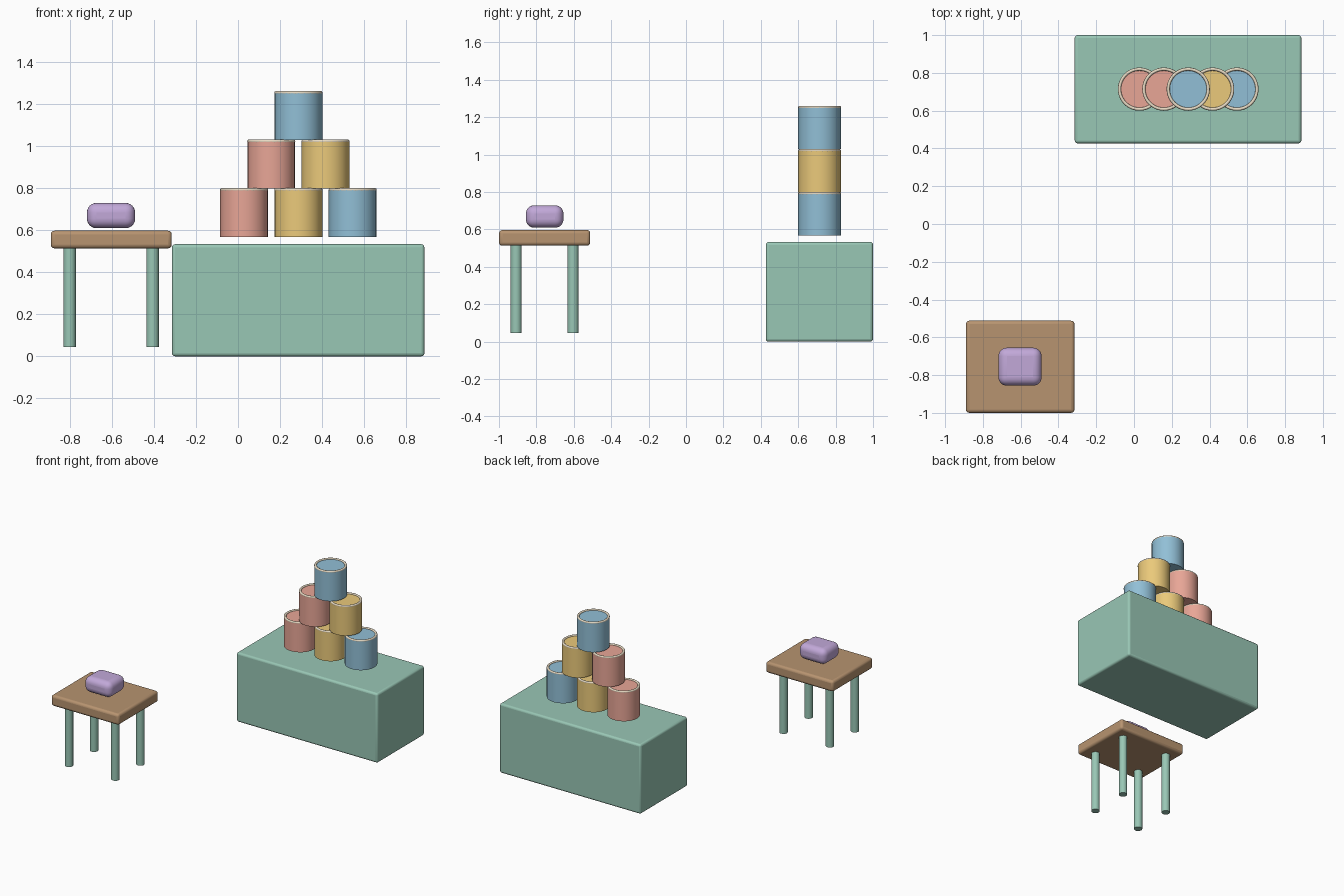
import bpy
from math import radians

if "Cube" in bpy.data.objects:
    bpy.data.objects.remove(bpy.data.objects["Cube"])


def material(name, rgb):
    # colours are picked as seen on screen, stored as linear values
    m = bpy.data.materials.new(name)
    m.diffuse_color = [((c + 0.055) / 1.055) ** 2.4 for c in rgb] + [1.0]
    m.use_nodes = True
    m.node_tree.nodes["Principled BSDF"].inputs["Base Color"].default_value = m.diffuse_color
    return m


GREEN = material("green", (0.60, 0.78, 0.71))
BROWN = material("brown", (0.72, 0.58, 0.44))
PURPLE = material("purple", (0.76, 0.66, 0.85))
CREAM = material("cream", (0.91, 0.86, 0.77))
CORAL = material("coral", (0.91, 0.65, 0.59))
YELLOW = material("yellow", (0.92, 0.79, 0.48))
BLUE = material("blue", (0.57, 0.75, 0.84))


def finish(name, mat):
    ob = bpy.context.object
    ob.name = name
    ob.data.materials.append(mat)
    bpy.ops.object.shade_smooth_by_angle(angle=radians(40))
    return ob


def rounded_box(name, x, y, z, bevel, segments, mat):
    """Box from (min, max) pairs with rounded edges."""
    spans = (x, y, z)
    bpy.ops.mesh.primitive_cube_add(size=1, location=[(a + b) / 2 for a, b in spans])
    bpy.context.object.scale = [b - a for a, b in spans]
    bpy.ops.object.transform_apply(location=False, rotation=False, scale=True)
    mod = bpy.context.object.modifiers.new("rounding", 'BEVEL')
    mod.width = bevel
    mod.segments = segments
    return finish(name, mat)


def cylinder(name, x, y, z0, z1, radius, sides, mat):
    bpy.ops.mesh.primitive_cylinder_add(vertices=sides, radius=radius, depth=z1 - z0,
                                        location=(x, y, (z0 + z1) / 2))
    return finish(name, mat)


# Counter
rounded_box("counter", (-0.314, 0.886), (0.427, 1.0), (0, 0.533), 0.015, 3, GREEN)

# Pyramid of cans, each a body with a rolled rim
CAN_Y, CAN_R, RIM_R = 0.714, 0.114, 0.0085
PITCH_X, PITCH_Z, BASE_Z = 0.258, 0.2305, 0.568
rows = [(CORAL, YELLOW, BLUE), (CORAL, YELLOW), (BLUE,)]
for r, colours in enumerate(rows):
    for c, mat in enumerate(colours):
        x = 0.287 + (c - (len(colours) - 1) / 2) * PITCH_X
        z = BASE_Z + r * PITCH_Z
        rim_z = z + 0.232 - RIM_R
        cylinder(f"can_{r}_{c}", x, CAN_Y, z, rim_z, CAN_R, 24, mat)
        bpy.ops.mesh.primitive_torus_add(location=(x, CAN_Y, rim_z),
                                         major_radius=0.106, minor_radius=RIM_R,
                                         major_segments=48, minor_segments=10)
        finish(f"can_rim_{r}_{c}", CREAM)

# Small table
TX, TY = -0.603, -0.756
rounded_box("table_top", (-0.89, -0.315), (-1.0, -0.512), (0.513, 0.597), 0.018, 3, BROWN)
for sx, side in ((-1, "left"), (1, "right")):
    for sy, end in ((-1, "front"), (1, "back")):
        cylinder(f"table_leg_{end}_{side}", TX + sx * 0.197, TY + sy * 0.152,
                 0.045, 0.52, 0.0295, 20, GREEN)

# Bean bag resting on the table
rounded_box("bean_bag", (-0.718, -0.489), (-0.856, -0.655), (0.609, 0.729), 0.045, 6, PURPLE)
